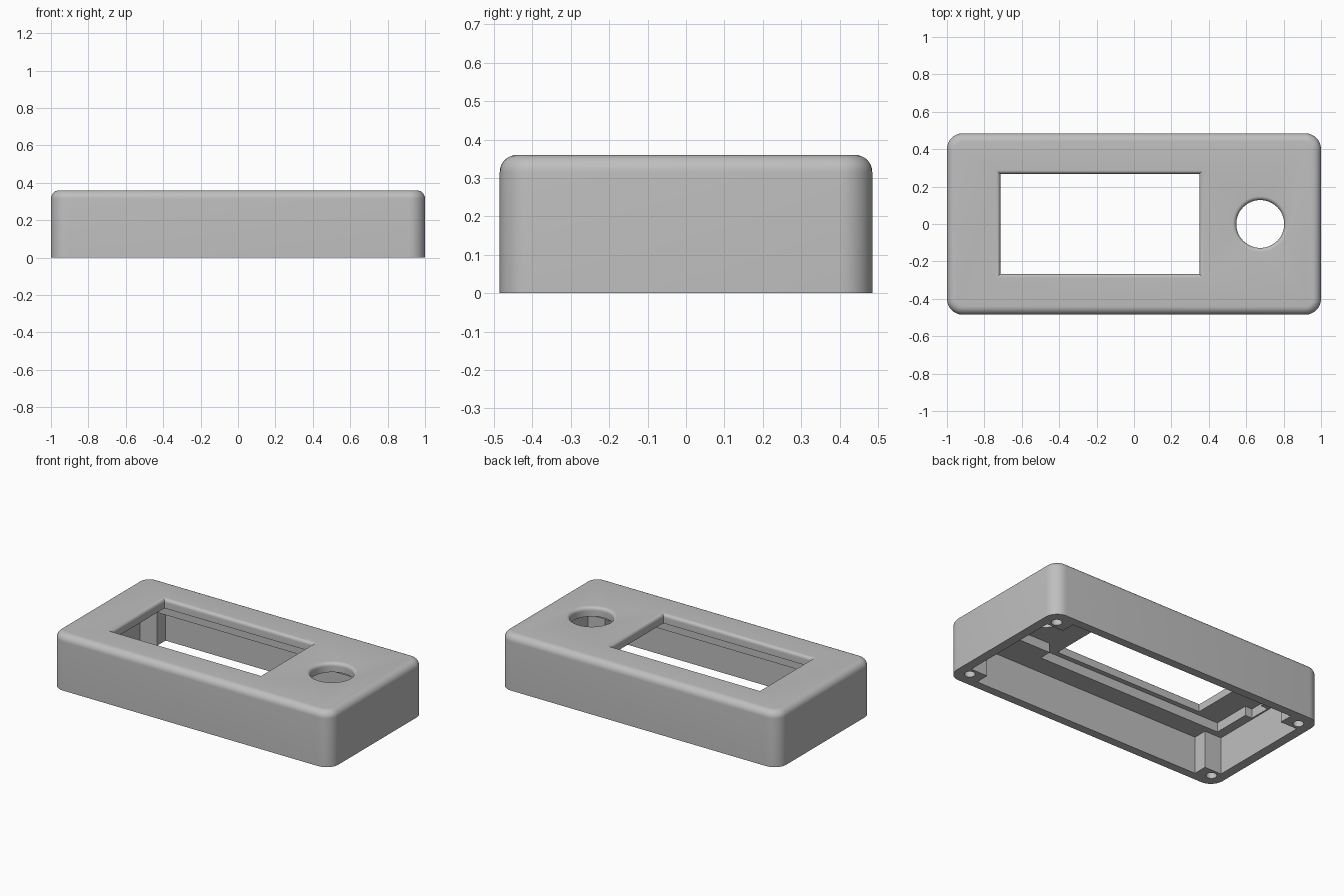
import bpy, bmesh, math

if "Cube" in bpy.data.objects:
    bpy.data.objects.remove(bpy.data.objects["Cube"])

TOP = 0.36          # overall height
HX, HY = 1.0, 0.485  # outer half sizes
ARC = 8

grey = bpy.data.materials.new("plain grey")
grey.diffuse_color = (0.52, 0.52, 0.52, 1)
grey.use_nodes = True
grey.node_tree.nodes["Principled BSDF"].inputs["Base Color"].default_value = grey.diffuse_color


def rounded_rect(hx, hy, r):
    """Outline of a rectangle with rounded corners, counter-clockwise."""
    pts = []
    for k, (sx, sy) in enumerate([(1, 1), (-1, 1), (-1, -1), (1, -1)]):
        for i in range(ARC + 1):
            a = math.pi / 2 * (k + i / ARC)
            pts.append((sx * (hx - r) + r * math.cos(a), sy * (hy - r) + r * math.sin(a)))
    return pts


def rect(x0, x1, y0, y1):
    return [(x1, y1), (x0, y1), (x0, y0), (x1, y0)]


def circle(cx, cy, r, n):
    return [(cx + r * math.cos(2 * math.pi * i / n), cy + r * math.sin(2 * math.pi * i / n)) for i in range(n)]


def loft(name, layers):
    """Closed solid through stacked outlines, given as (outline, z)."""
    bm = bmesh.new()
    rings = [[bm.verts.new((x, y, z)) for x, y in pts] for pts, z in layers]
    for a, b in zip(rings, rings[1:]):
        for i in range(len(a)):
            j = (i + 1) % len(a)
            bm.faces.new((a[i], a[j], b[j], b[i]))
    bm.faces.new(rings[0][::-1])
    bm.faces.new(rings[-1])
    bmesh.ops.recalc_face_normals(bm, faces=bm.faces)
    me = bpy.data.meshes.new(name)
    bm.to_mesh(me)
    bm.free()
    me.materials.append(grey)
    ob = bpy.data.objects.new(name, me)
    bpy.context.collection.objects.link(ob)
    return ob


def cut(target, cutter):
    """Subtract the cutter, then remove it."""
    bpy.context.view_layer.objects.active = target
    mod = target.modifiers.new("cut", 'BOOLEAN')
    mod.operation, mod.solver, mod.object = 'DIFFERENCE', 'EXACT', cutter
    bpy.ops.object.modifier_apply(modifier=mod.name)
    bpy.data.objects.remove(cutter)


def flared(name, outline, r):
    """Through opening whose top edge is rounded outward by r; outline(grow) gives points."""
    layers = [(outline(0), 0.1)]
    for i in range(ARC + 1):
        a = math.pi / 2 * i / ARC
        layers.append((outline(r * (1 - math.cos(a))), TOP - r + r * math.sin(a)))
    layers.append((outline(r), TOP + 0.05))
    return loft(name, layers)


# Outer body with rounded corners and rounded top edge
F = 0.045
layers = [(rounded_rect(HX, HY, 0.085), 0)]
for i in range(ARC + 1):
    a = math.pi / 2 * i / ARC
    d = F * (1 - math.cos(a))
    layers.append((rounded_rect(HX - d, HY - d, 0.085 - d), TOP - F + F * math.sin(a)))
case = loft("enclosure_shell", layers)

# Main cavity, leaving four square corner posts
ix, iy, px, py = 0.94, 0.43, 0.82, 0.34
cross = [(ix, py), (px, py), (px, iy), (-px, iy), (-px, py), (-ix, py),
         (-ix, -py), (-px, -py), (-px, -iy), (px, -iy), (px, -py), (ix, -py)]
cut(case, loft("cavity_cutter", [(cross, -0.05), (cross, 0.24)]))

# Stepped recess under the top: display bay, narrower knob bay and cable notch
bay = [(0.88, 0.22), (0.45, 0.22), (0.45, 0.30), (-0.88, 0.30), (-0.88, 0.09), (-0.93, 0.09),
       (-0.93, -0.05), (-0.88, -0.05), (-0.88, -0.30), (0.45, -0.30), (0.45, -0.22), (0.88, -0.22)]
cut(case, loft("recess_cutter", [(bay, 0.15), (bay, 0.30)]))

# Display window and knob hole with rounded top edges
cut(case, flared("window_cutter", lambda g: rect(-0.715 - g, 0.35 + g, -0.268 - g, 0.268 + g), 0.022))
cut(case, flared("knob_cutter", lambda g: circle(0.675, 0, 0.128 + g, 48), 0.022))

# Blind screw holes in the posts
for sx in (-1, 1):
    for sy in (-1, 1):
        ring = circle(0.91 * sx, 0.39 * sy, 0.032, 24)
        cut(case, loft("screw_cutter", [(ring, -0.05), (ring, 0.2)]))

case.select_set(True)
bpy.context.view_layer.objects.active = case
bpy.ops.object.shade_smooth_by_angle(angle=math.radians(30))
